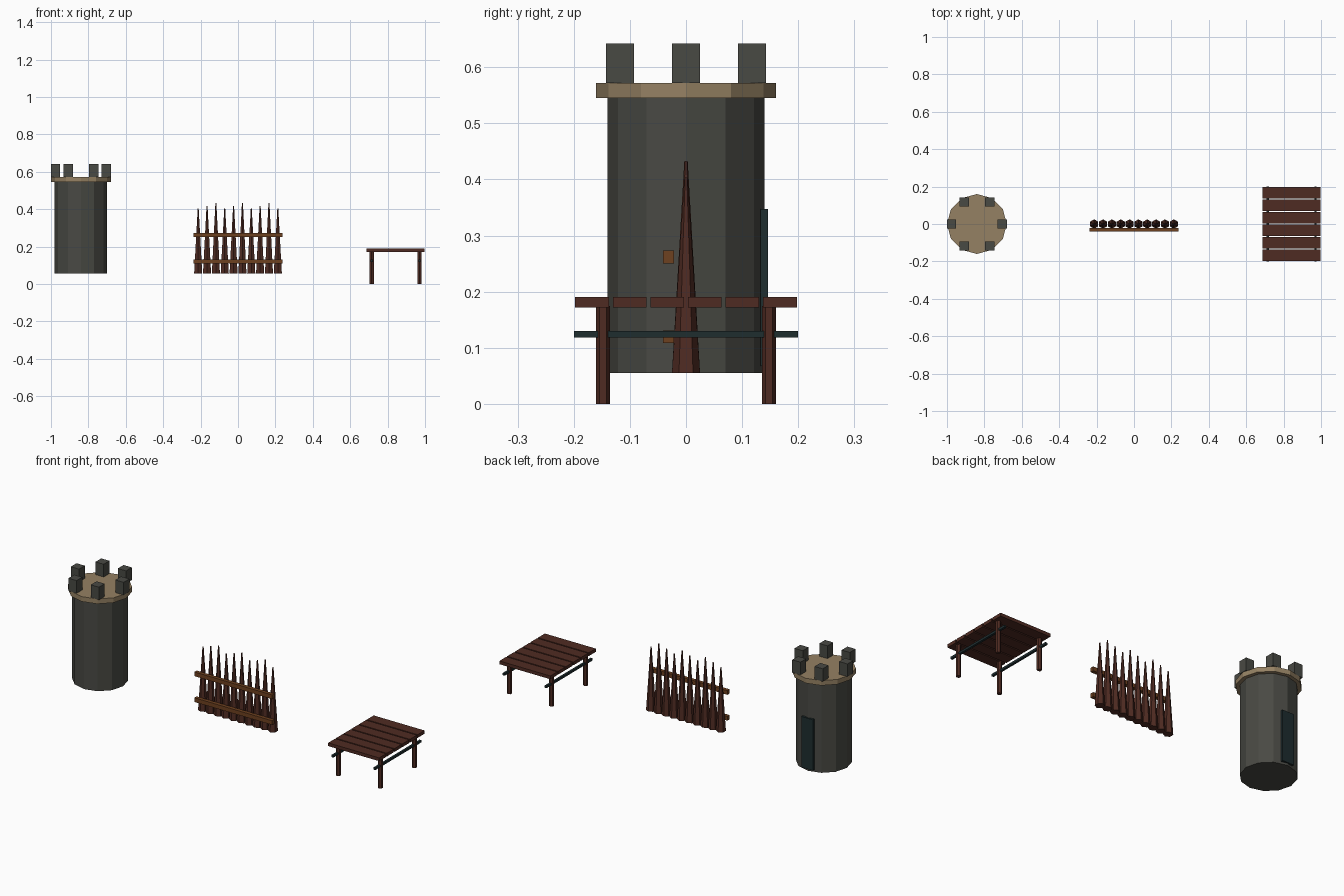
import bpy, math

if "Cube" in bpy.data.objects:
    bpy.data.objects.remove(bpy.data.objects["Cube"])

def mat(name, rgb):
    m = bpy.data.materials.new(name)
    m.diffuse_color = (*rgb, 1)
    m.use_nodes = True
    m.node_tree.nodes["Principled BSDF"].inputs["Base Color"].default_value = m.diffuse_color
    return m

STONE = mat("dark_stone", (0.066, 0.067, 0.057))
TAN = mat("tan_stone", (0.30, 0.22, 0.125))
WOOD = mat("dark_wood", (0.078, 0.024, 0.016))
RAIL = mat("rail_wood", (0.155, 0.052, 0.014))
IRON = mat("dark_iron", (0.013, 0.026, 0.028))

def finish(name, m):
    o = bpy.context.object
    o.name = name
    o.data.materials.append(m)
    return o

def box(name, m, x0, x1, y0, y1, z0, z1):
    bpy.ops.mesh.primitive_cube_add(size=1, location=((x0+x1)/2, (y0+y1)/2, (z0+z1)/2))
    bpy.context.object.scale = (x1-x0, y1-y0, z1-z0)
    return finish(name, m)

def prism(name, m, x, y, z0, z1, r0, r1, sides):
    bpy.ops.mesh.primitive_cone_add(vertices=sides, radius1=r0, radius2=r1,
                                    depth=z1-z0, location=(x, y, (z0+z1)/2))
    return finish(name, m)

# Tower
TX = -0.84
prism("tower_body", STONE, TX, 0, 0.055, 0.546, 0.14, 0.14, 12)
prism("tower_platform", TAN, TX, 0, 0.545, 0.572, 0.16, 0.16, 12)
for i in range(6):
    a = math.radians(60 * i)
    x, y = TX + 0.136 * math.cos(a), 0.136 * math.sin(a)
    box(f"battlement_{i}", STONE, x-0.025, x+0.025, y-0.025, y+0.025, 0.572, 0.642)
box("tower_door", IRON, TX-0.035, TX+0.035, 0.133, 0.146, 0.067, 0.347)

# Palisade of sharpened stakes
for i in range(10):
    prism(f"stake_{i}", WOOD, (i - 4.5) * 0.0473, 0, 0.055,
          (0.403, 0.418, 0.433)[i % 3], 0.025, 0.003, 6)
for i, z in enumerate((0.108, 0.25)):
    box(f"palisade_rail_{i}", RAIL, -0.237, 0.237, -0.041, -0.021, z, z + 0.023)

# Plank platform on legs
PX = 0.843
for i in range(6):
    y = (i - 2.5) * 0.067
    box(f"plank_{i}", WOOD, PX-0.155, PX+0.155, y-0.03, y+0.03, 0.172, 0.19)
for sx in (-1, 1):
    x = PX + sx * 0.128
    box("side_bar", IRON, x-0.006, x+0.006, -0.2, 0.2, 0.118, 0.13)
    for sy in (-1, 1):
        prism("platform_leg", WOOD, x, sy * 0.148, 0, 0.174, 0.0125, 0.0125, 6)
